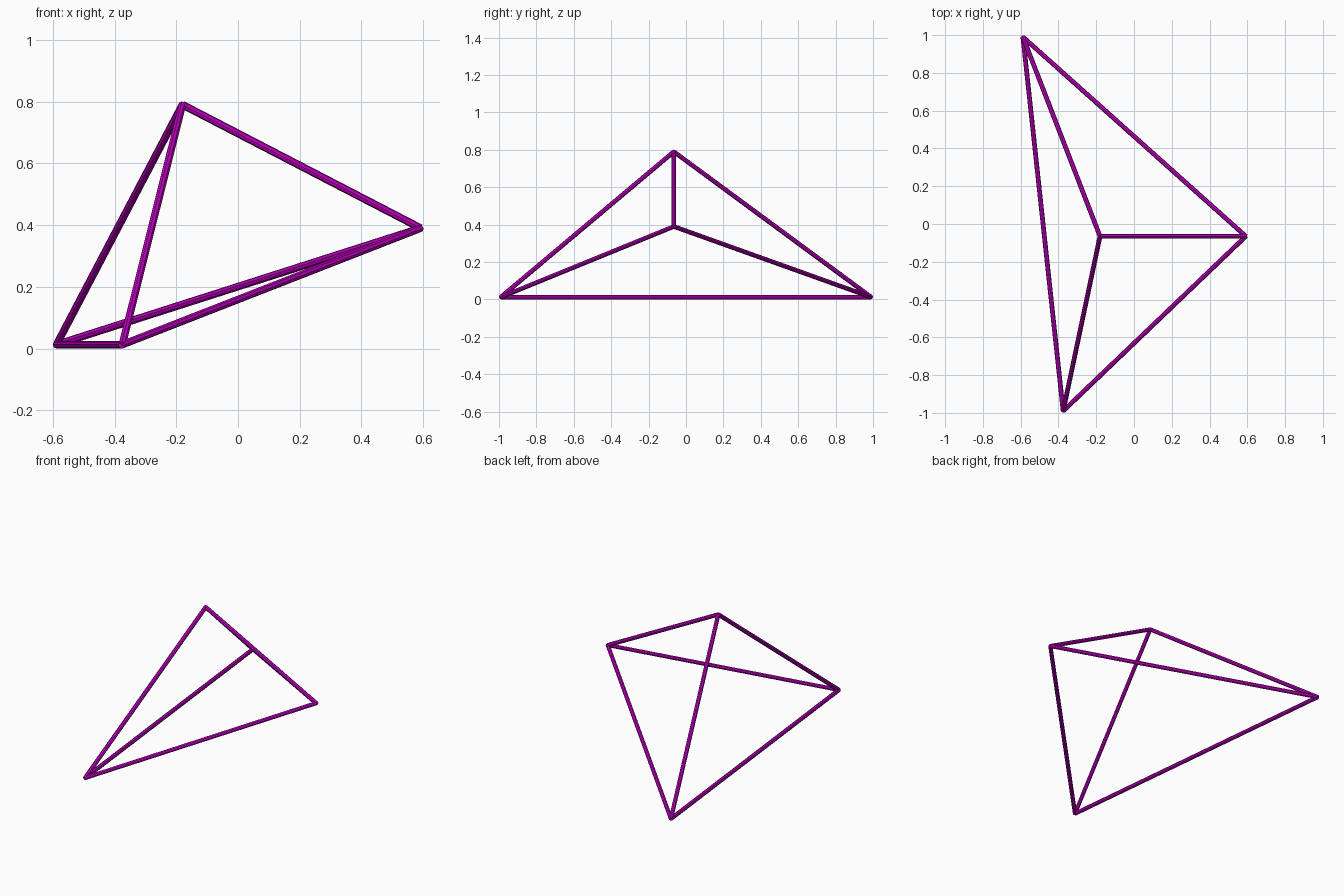
import bpy
from mathutils import Vector
from itertools import combinations

if "Cube" in bpy.data.objects:
    bpy.data.objects.remove(bpy.data.objects["Cube"])

RADIUS = 0.0125
corners = {
    "back": Vector((-0.588, 0.99, RADIUS)),
    "front": Vector((-0.375, -0.99, RADIUS)),
    "top": Vector((-0.18, -0.065, 0.79)),
    "right": Vector((0.592, -0.065, 0.39)),
}

mat = bpy.data.materials.new("purple")
mat.diffuse_color = (0.5, 0.0, 0.5, 1)
mat.use_nodes = True
mat.node_tree.nodes["Principled BSDF"].inputs["Base Color"].default_value = mat.diffuse_color


def strut(name, a, b):
    d = b - a
    bpy.ops.mesh.primitive_cylinder_add(vertices=8, radius=RADIUS, depth=d.length,
                                        location=(a + b) / 2)
    ob = bpy.context.object
    ob.name = name
    ob.rotation_mode = 'QUATERNION'
    ob.rotation_quaternion = d.to_track_quat('Z', 'Y')
    ob.data.materials.append(mat)


# six struts, one for each pair of corners
for m, n in combinations(corners, 2):
    strut(f"strut_{m}_{n}", corners[m], corners[n])
